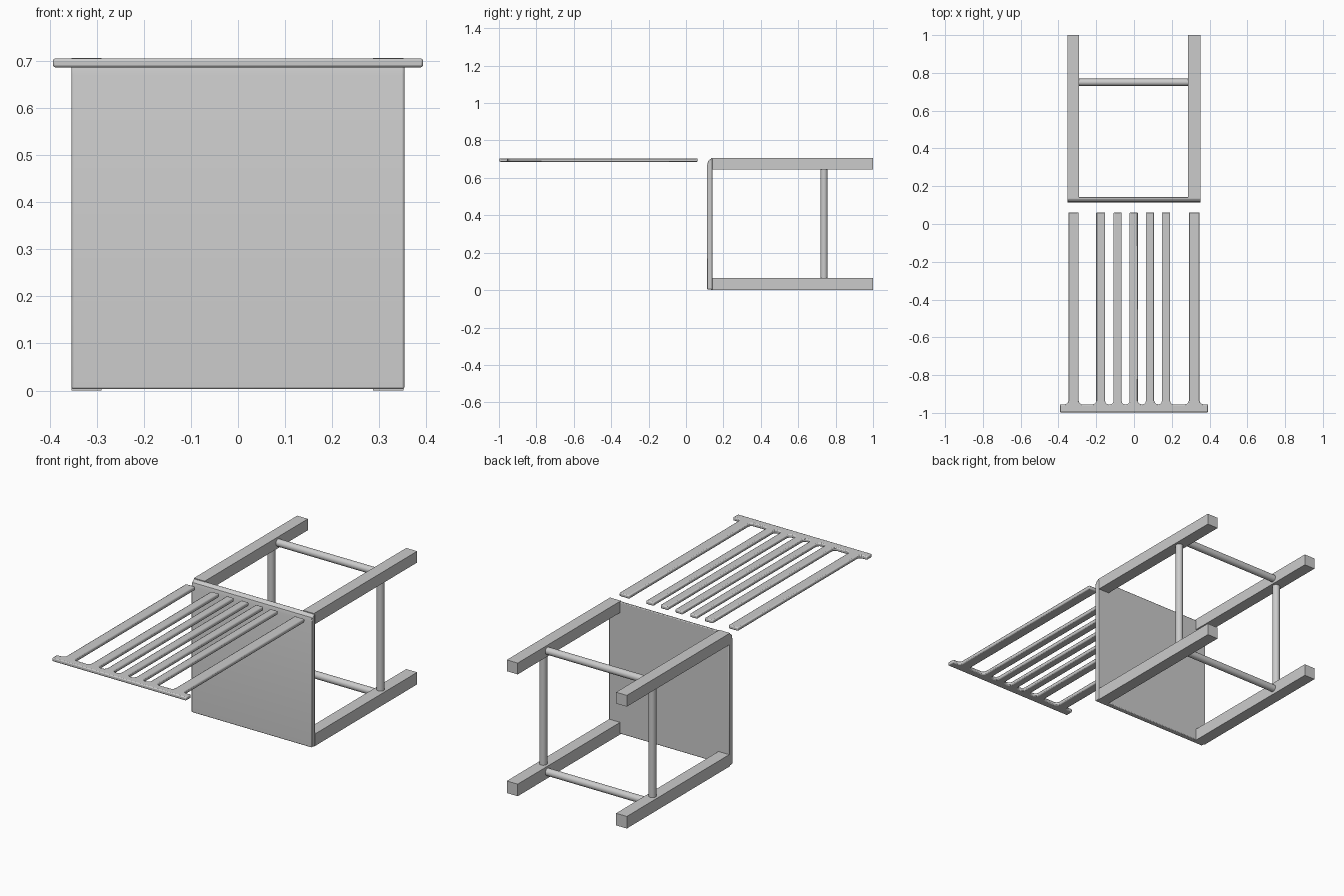
import bpy, bmesh, math
from mathutils import Matrix

if "Cube" in bpy.data.objects:
    bpy.data.objects.remove(bpy.data.objects["Cube"])


def finish(bm, name, bevel=0.0, segs=2):
    bmesh.ops.recalc_face_normals(bm, faces=bm.faces)
    me = bpy.data.meshes.new(name)
    bm.to_mesh(me)
    bm.free()
    ob = bpy.data.objects.new(name, me)
    bpy.context.collection.objects.link(ob)
    if bevel:
        m = ob.modifiers.new("soft_edges", 'BEVEL')
        m.width, m.segments = bevel, segs
        m.limit_method, m.angle_limit = 'ANGLE', math.radians(40)
    bpy.ops.object.select_all(action='DESELECT')
    ob.select_set(True)
    bpy.context.view_layer.objects.active = ob
    bpy.ops.object.shade_smooth_by_angle(angle=math.radians(35))
    return ob


def box(name, x, y, z, bevel=0.0):
    bm = bmesh.new()
    bmesh.ops.create_cube(bm, size=1)
    for v in bm.verts:
        v.co = [(r[0] + r[1]) / 2 + c * (r[1] - r[0]) for r, c in zip((x, y, z), v.co)]
    return finish(bm, name, bevel)


def rod(name, centre, length, axis):
    rot = Matrix.Rotation(math.pi / 2, 4, 'Y') if axis == 'X' else Matrix()
    bm = bmesh.new()
    bmesh.ops.create_cone(bm, cap_ends=True, segments=24, radius1=0.019, radius2=0.019,
                          depth=length, matrix=Matrix.Translation(centre) @ rot)
    return finish(bm, name)


def prism(name, pts, offset, bevel=0.0):
    bm = bmesh.new()
    face = bm.faces.new([bm.verts.new(p) for p in pts])
    ext = bmesh.ops.extrude_face_region(bm, geom=[face])
    verts = [g for g in ext["geom"] if isinstance(g, bmesh.types.BMVert)]
    bmesh.ops.translate(bm, verts=verts, vec=offset)
    return finish(bm, name, bevel)


# Seat panel, standing upright, with a sloped rear edge
seat_profile = [(0.113, 0.003), (0.142, 0.003), (0.142, 0.702), (0.132, 0.702),
                (0.118, 0.69), (0.113, 0.67)]
prism("seat", [(-0.353, y, z) for y, z in seat_profile], (0.706, 0, 0), 0.004)

# Four square legs
for side, (x0, x1) in {"left": (-0.353, -0.29), "right": (0.287, 0.351)}.items():
    for end, (z0, z1) in {"front": (0.0, 0.064), "back": (0.646, 0.706)}.items():
        box(f"{end}_leg_{side}", (x0, x1), (0.135, 1.0), (z0, z1))

# Round stretchers joining the legs
for end, z in (("front", 0.034), ("back", 0.676)):
    rod(f"{end}_stretcher", (0, 0.75, z), 0.60, 'X')
for side, x in (("left", -0.32), ("right", 0.32)):
    rod(f"side_stretcher_{side}", (x, 0.738, 0.355), 0.60, 'Z')

# Backrest: top rail and seven slats as one comb outline with flared joints
slats = [(-0.348, -0.293), (-0.2, -0.153), (-0.108, -0.066), (-0.023, 0.02),
         (0.063, 0.107), (0.148, 0.191), (0.29, 0.348)]
outline = [(0.393, -0.997), (-0.393, -0.997), (-0.393, -0.955)]
rail_y, tip_y, r = -0.955, 0.062, 0.019
curve = [math.radians(a) for a in (0, 30, 60, 90)]
for x0, x1 in slats:
    outline += [(x0 - r + r * math.sin(a), rail_y + r - r * math.cos(a)) for a in curve]
    outline += [(x0, tip_y), (x1, tip_y)]
    outline += [(x1 + r - r * math.sin(a), rail_y + r - r * math.cos(a)) for a in reversed(curve)]
outline.append((0.393, -0.955))
prism("backrest", [(x, y, 0.686) for x, y in outline], (0, 0, 0.019), 0.005)
